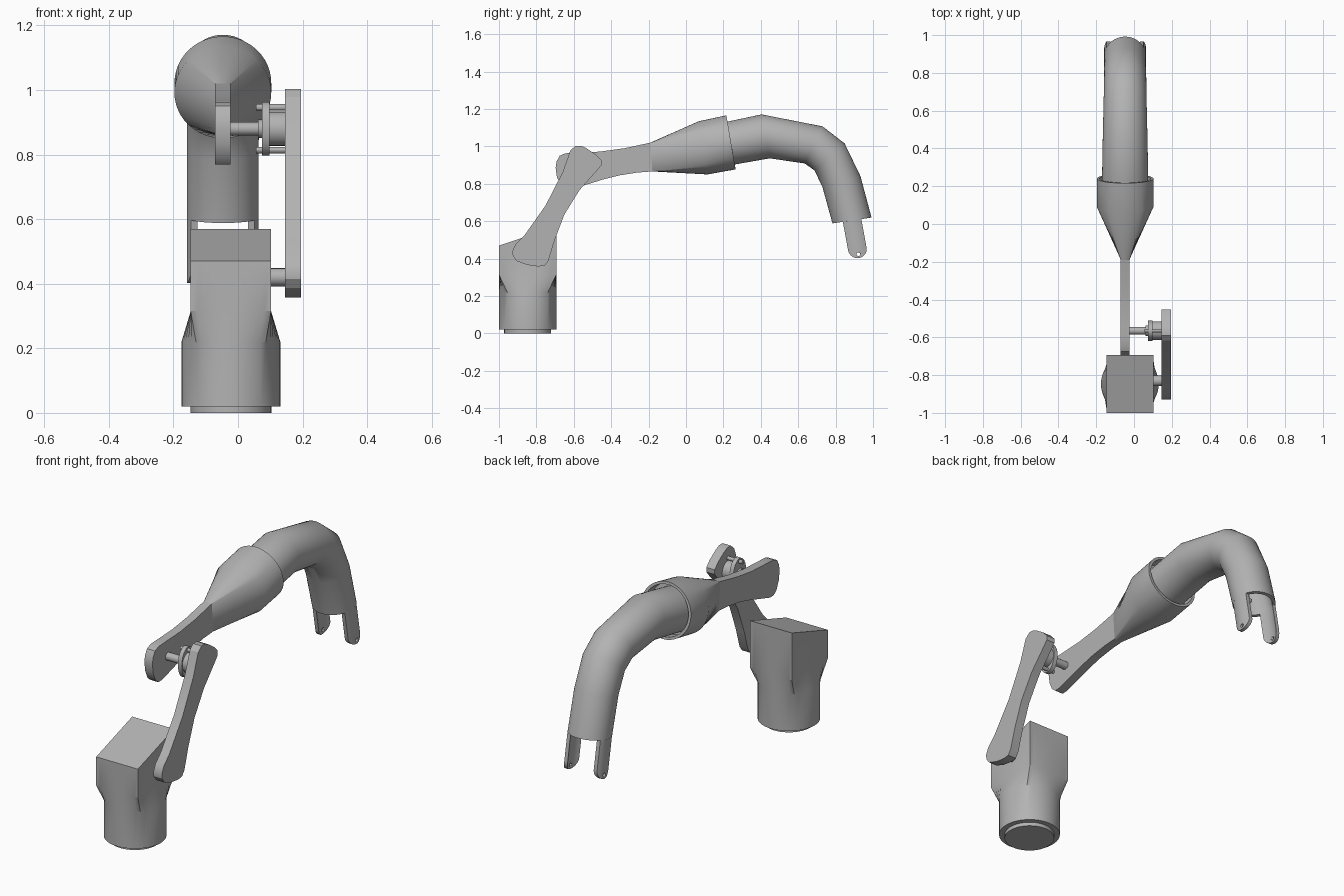
import bpy, bmesh
from math import sin, cos, pi, sqrt
from mathutils import Vector

cube = bpy.data.objects.get("Cube")
if cube:
    bpy.data.objects.remove(cube, do_unlink=True)

grey = bpy.data.materials.new("plain_grey")
grey.use_nodes = True
COLOUR = (0.45, 0.45, 0.45, 1)
grey.diffuse_color = COLOUR
grey.node_tree.nodes["Principled BSDF"].inputs["Base Color"].default_value = COLOUR

N = 48          # points around each section
ARM_X = -0.047  # centre plane of the arm
BASE_X = -0.022


def span(lo, hi, cx, rx, square=False):
    """Section through two (y, z) points, round or rectangular, half width rx."""
    lo, hi = Vector((0, *lo)), Vector((0, *hi))
    mid, half = (lo + hi) / 2, (hi - lo) / 2
    pts = []
    for i in range(N):
        a = pi / 4 + 2 * pi * i / N
        u, v = cos(a), sin(a)
        if square:
            side, f = divmod(i, N // 4)
            f = 1 - 2 * f / (N // 4)
            u, v = [(f, 1), (-1, f), (-f, -1), (1, -f)][side]
        pts.append(mid + half * v + Vector((cx + rx * u, 0, 0)))
    return pts


def loft(name, rings):
    """Skin a row of sections and cap both ends."""
    bm = bmesh.new()
    rows = [[bm.verts.new(p) for p in ring] for ring in rings]
    for a, b in zip(rows, rows[1:]):
        for i in range(len(a)):
            j = (i + 1) % len(a)
            bm.faces.new((a[i], a[j], b[j], b[i]))
    bm.faces.new(rows[0])
    bm.faces.new(rows[-1])
    bmesh.ops.recalc_face_normals(bm, faces=bm.faces)
    mesh = bpy.data.meshes.new(name)
    bm.to_mesh(mesh)
    bm.free()
    mesh.materials.append(grey)
    ob = bpy.data.objects.new(name, mesh)
    bpy.context.collection.objects.link(ob)
    bpy.ops.object.select_all(action='DESELECT')
    ob.select_set(True)
    bpy.context.view_layer.objects.active = ob
    bpy.ops.object.shade_smooth_by_angle(angle=0.5)
    return ob


def prism(name, outline, x0, x1):
    """Side outline in (y, z) pushed along x."""
    return loft(name, [[Vector((x, y, z)) for y, z in outline] for x in (x0, x1)])


def disc(y, z, ry, rz=None, n=24):
    return [(y + ry * cos(2 * pi * i / n), z + (rz or ry) * sin(2 * pi * i / n))
            for i in range(n)]


# Base: foot, drum, transition to a block with a sloping top
FRONT, BACK = -1.0, -0.693


def level(z, inset=0, rx=0.153, square=False, z2=None):
    return span((FRONT + inset, z), (BACK - inset, z2 or z), BASE_X, rx, square)


loft("base_foot", [level(0, 0.028, 0.125), level(0.03, 0.028, 0.125)])
loft("base", [level(0.02), level(0.22),
              level(0.315, 0, 0.1245, True),
              level(0.47, 0, 0.1245, True, 0.57)])

# Lower link and its pivot
link = [(-.928, .44), (-.926, .415), (-.906, .387), (-.848, .366), (-.79, .358),
        (-.755, .362), (-.735, .39), (-.703, .497), (-.65, .636), (-.57, .765),
        (-.468, .88), (-.452, .9), (-.452, .925), (-.48, .955), (-.532, .99),
        (-.56, 1.003), (-.59, 1.003), (-.618, .979), (-.66, .861), (-.751, .684),
        (-.864, .524), (-.912, .476)]
prism("lower_link", link, 0.145, 0.195)
prism("lower_pivot", disc(-0.83, 0.42, 0.028), 0.09, 0.15)

# Elbow drive: shaft, flange, motor body and two screws
EY, EZ = -0.565, 0.88
prism("elbow_shaft", disc(EY, EZ, 0.021), -0.03, 0.07)
prism("elbow_hub", disc(EY, EZ, 0.028), 0.062, 0.08)
prism("elbow_flange", disc(EY, EZ, 0.055, 0.083), 0.075, 0.098)
prism("elbow_motor", disc(EY, EZ, 0.05, 0.053), 0.098, 0.146)
for side in (-1, 1):
    prism("elbow_screw", disc(EY, EZ + side * 0.066, 0.01, n=12), 0.055, 0.146)

# Upper arm: flat blade that swells into an open collar
blade = [(-.19, 1.02), (-.33, .99), (-.46, .972), (-.58, .966), (-.645, .963),
         (-.675, .95), (-.692, .92), (-.697, .885), (-.69, .835), (-.67, .79),
         (-.645, .77), (-.61, .772), (-.527, .797), (-.44, .824), (-.356, .845),
         (-.26, .86), (-.18, .866)]
prism("upper_arm_blade", blade, ARM_X - 0.024, ARM_X + 0.024)
loft("upper_arm_collar", [
    span((-.18, .866), (-.19, 1.02), ARM_X, 0.024, True),
    span((.115, .85), (.067, 1.134), ARM_X, 0.15),
    span((.265, .877), (.216, 1.166), ARM_X, 0.15),
    span((.263, .891), (.218, 1.152), ARM_X, 0.135),
    span((.205, .882), (.16, 1.143), ARM_X, 0.135)])

# Forearm: bent tube, hollow at the wrist
loft("forearm_tube", [
    span((.19, .89), (.15, 1.117), ARM_X, 0.122),
    span((.265, .904), (.23, 1.134), ARM_X, 0.122),
    span((.447, .936), (.404, 1.171), ARM_X, 0.119),
    span((.634, .909), (.73, 1.107), ARM_X, 0.113),
    span((.687, .872), (.848, 1.016), ARM_X, 0.112),
    span((.73, .781), (.933, .84), ARM_X, 0.111),
    span((.783, .588), (.992, .62), ARM_X, 0.111),
    span((.8, .591), (.975, .617), ARM_X, 0.093),
    span((.755, .766), (.91, .812), ARM_X, 0.093)])

# Wrist fork: two prongs that continue the tube wall, drilled at the tips
RIM = Vector((0, .888, .604))
ACROSS = Vector((0, .988, .151))
ALONG = Vector((0, .18, -.98))


def prong_section(t, half, side):
    row = [half * (k / 4 - 1) for k in range(9)]
    outer = [(s, 0.111 * sqrt(1 - (s / 0.106) ** 2)) for s in row]
    inner = [(s, x - 0.02) for s, x in reversed(outer)]
    return [RIM + ACROSS * s + ALONG * t + Vector((ARM_X + side * x, 0, 0))
            for s, x in outer + inner]


drill = prism("drill_cutter", disc(.922, .424, 0.01, n=16), -0.3, 0.2)
drill.hide_render = True
for side, name in ((1, "left_prong"), (-1, "right_prong")):
    tip = [(0.155 + 0.05 * sin(a), 0.05 * cos(a))
           for a in [pi / 2 * k / 8 * 0.97 for k in range(9)]]
    prong = loft(name, [prong_section(t, w, side) for t, w in [(0, 0.05)] + tip])
    cut = prong.modifiers.new("hole", 'BOOLEAN')
    cut.operation, cut.object, cut.solver = 'DIFFERENCE', drill, 'EXACT'
    bpy.ops.object.modifier_apply(modifier="hole")
bpy.data.objects.remove(drill, do_unlink=True)

# Wrist drive seen inside the tube mouth
WY, WZ = 0.88, 0.62
prism("wrist_shaft", disc(WY, WZ, 0.012), -0.03, 0.05)
prism("wrist_flange", disc(WY, WZ, 0.026, 0.03), 0.0, 0.01)
prism("wrist_motor", disc(WY, WZ, 0.024), 0.02, 0.05)
